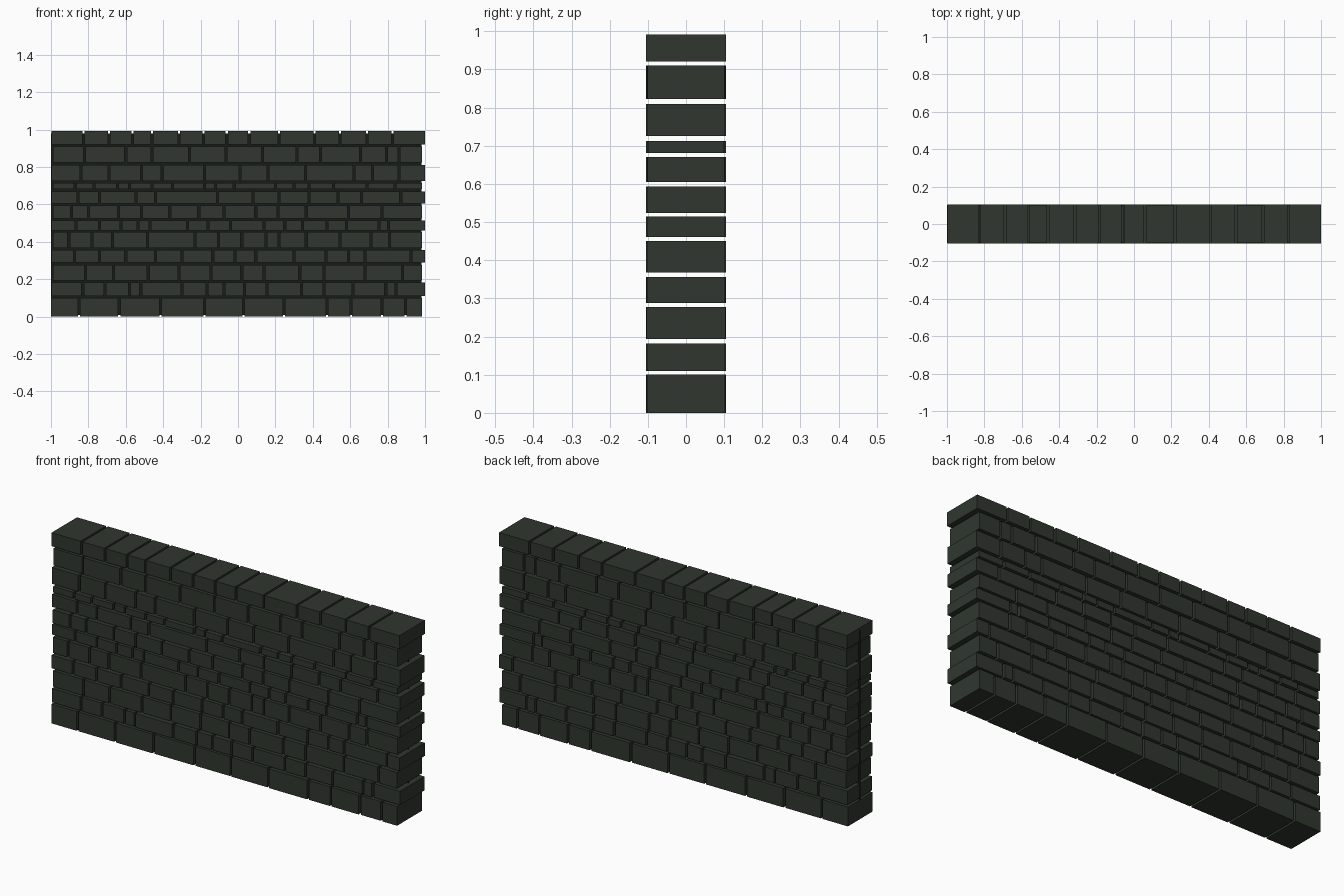
import bpy, bmesh, random
random.seed(4)


def material(name, rgb):
    m = bpy.data.materials.new(name)
    m.diffuse_color = (*rgb, 1)
    return m


stone = material("dark green stone", (0.029, 0.037, 0.028))
dark = material("black mortar", (0.009, 0.011, 0.009))


def finish(bm, name, mat):
    me = bpy.data.meshes.new(name)
    bm.to_mesh(me)
    bm.free()
    me.materials.append(mat)
    ob = bpy.data.objects.new(name, me)
    bpy.context.collection.objects.link(ob)


def add_box(bm, x0, x1, y, z0, z1):
    vs = bmesh.ops.create_cube(bm, size=1)["verts"]
    for v in vs:
        v.co.x = x1 if v.co.x > 0 else x0
        v.co.y = y if v.co.y > 0 else -y
        v.co.z = z1 if v.co.z > 0 else z0


count = 0


def course(z0, z1, joints):
    """One course of stones; joints are positions in hundredths of a unit."""
    global count
    count += 1
    odd = count % 2
    start = -1.0 if count == 1 else (-0.99 if odd else -0.997)
    end = 0.985 if odd else 1.0
    gap = 0.0055
    xs = [start - gap] + [j / 100 for j in joints] + [end + gap]
    bm = bmesh.new()
    for a, b in zip(xs, xs[1:]):
        # stones vary slightly in depth
        add_box(bm, a + gap, b - gap, random.uniform(0.1, 0.105), z0, z1)
    finish(bm, f"stone_course_{count}", stone)


# stone courses from the ground up
course(0.000, 0.100, [-85, -63.5, -41.5, -18, 3, 24.5, 47.5, 60.5, 77, 89.5])
course(0.110, 0.182, [-83, -71, -58, -52, -30, -16.5, -7.5, 3.5, 15.5, 34, 46, 61.5, 79, 84.5])
course(0.194, 0.277, [-81.5, -66.5, -48, -31.5, -14.5, 2, 14, 33, 46, 68, 88])
course(0.288, 0.356, [-87.5, -74, -60, -44, -30, -13.5, -1.5, 9.5, 30, 47, 59, 68, 92.5])
course(0.368, 0.451, [-90.5, -78, -67, -48.5, -23, -10.5, 2, 15, 22, 36.5, 54.5, 71, 81])
course(0.461, 0.514, [-86.5, -74, -62.5, -53.5, -47, -27, -16, -4, 14, 25, 34.5, 47.5, 58, 75.5, 80.5])
course(0.524, 0.593, [-89, -80, -64, -51.5, -36.5, -21, -7.5, 9.5, 21.5, 36.5, 59, 77])
course(0.605, 0.670, [-85.5, -74, -54.5, -44, -11, 8, 22, 38, 53.5, 66, 87])
course(0.681, 0.713, [-87, -77, -64.5, -58, -46, -35, -18, -12, -2, 20, 30, 38, 51, 69, 84])
course(0.725, 0.810, [-84, -69, -51.5, -40.5, -18, 1, 16, 36, 62, 72, 86])
course(0.823, 0.910, [-82, -60, -46, -26, -6.5, 13, 31.5, 44, 65.5, 79.5, 86])
course(0.921, 0.991, [-82.5, -69, -56.5, -46, -31.5, -18.5, -6, 6, 22, 41, 54.5, 69, 82.5])

# thin dark sheet behind the joints
core = bmesh.new()
add_box(core, -1.0, 0.98, 0.0005, 0.008, 0.98)
finish(core, "mortar_core", dark)
